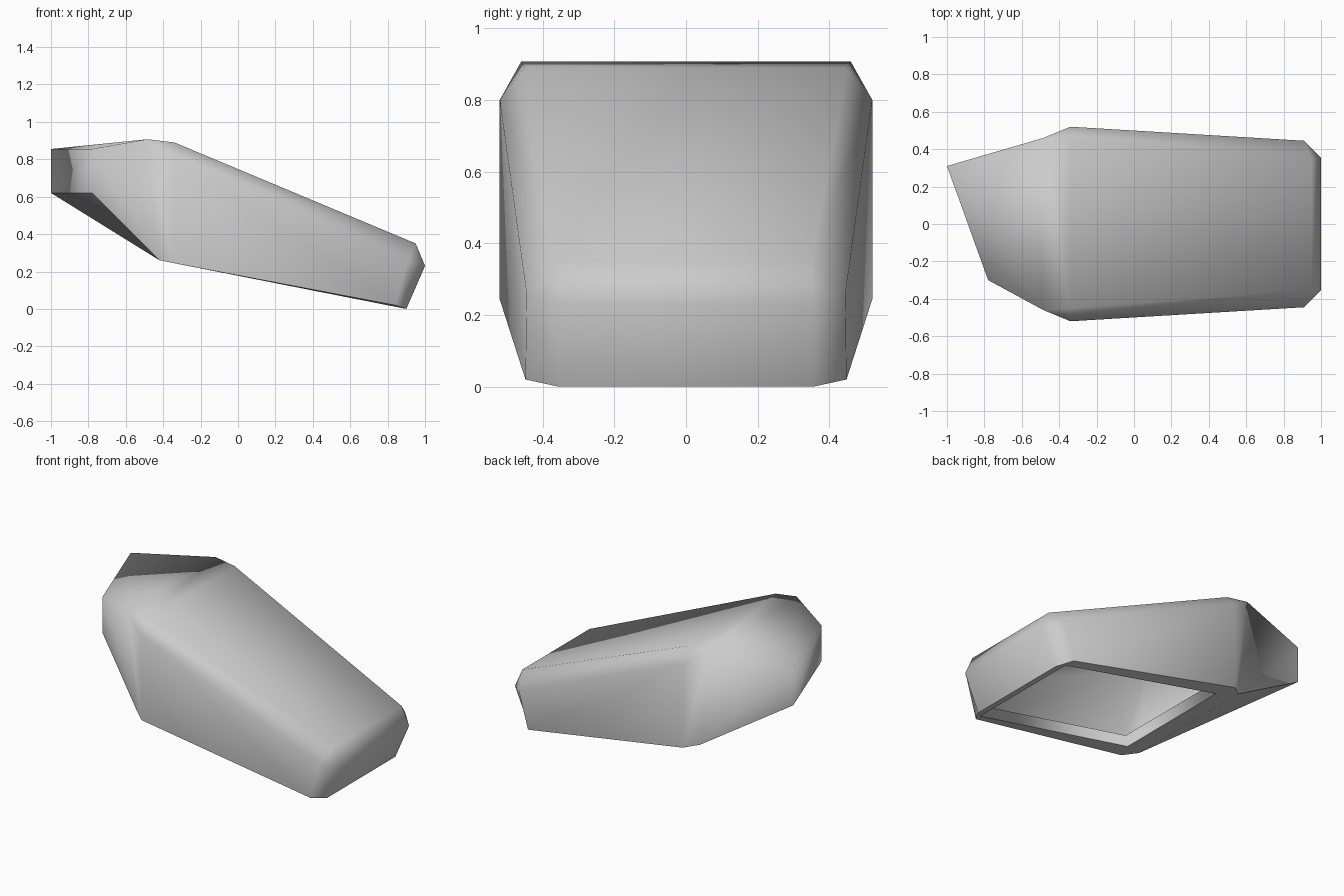
import bpy
import bmesh

cube = bpy.data.objects.get("Cube")
if cube:
    bpy.data.objects.remove(cube, do_unlink=True)

# One plain grey finish
grey = bpy.data.materials.new("plain_grey")
grey.use_nodes = True
colour = (0.6, 0.6, 0.6, 1.0)
grey.diffuse_color = colour
grey.node_tree.nodes["Principled BSDF"].inputs["Base Color"].default_value = colour


def underside(x):
    """Height of the sloping underside at x."""
    return 0.26 - 0.197 * (x + 0.42)


bm = bmesh.new()
pts = {}


def add(name, x, y, z):
    pts[name] = bm.verts.new((x, y, z))


def pair(name, x, y, z):
    """Matching points on the back (+) and front (-) halves."""
    add(name + "+", x, y, z)
    add(name + "-", x, -y, z)


def face(names):
    bm.faces.new([pts[n] for n in names.split()])


def both(names):
    """The same face on both halves."""
    for side in "+-":
        face(" ".join(n + side for n in names.split()))


def across(a, b):
    """A face that spans the two halves."""
    face(f"{a}+ {b}+ {b}- {a}-")


# Shoulder, the widest section
pair("hip", -0.34, 0.52, 0.80)
pair("crest", -0.34, 0.45, 0.89)
pair("peak", -0.485, 0.46, 0.907)
pair("heel", -0.34, 0.52, underside(-0.34))
pair("notch", -0.42, 0.455, 0.26)
# Chamfered low end
pair("flank", 0.91, 0.445, 0.26)
pair("brow", 0.95, 0.35, 0.35)
pair("nose", 1.0, 0.355, 0.23)
pair("chin", 0.90, 0.355, 0.0)
pair("jaw", 0.84, 0.448, 0.02)
# Skewed high end
for side, x, y in (("+", -1.0, 0.31), ("-", -0.78, -0.30)):
    add("tip" + side, x, y, 0.855)
    add("lip" + side, x, y, 0.62)
# Opening in the underside, with a short inner lip
for name, x, y in (("inner", -0.29, 0.405), ("outer", 0.855, 0.39)):
    pair(name, x, y, underside(x))
    pair(name + "_deep", x + 0.014, y, underside(x) + 0.07)

# Outer skin
for f in ("hip heel jaw flank", "hip flank brow crest", "hip crest peak",
          "heel hip peak", "heel peak notch", "notch peak tip lip",
          "brow nose flank", "flank nose chin jaw"):
    both(f)
for a, b in (("crest", "brow"), ("peak", "crest"), ("tip", "peak"),
             ("lip", "tip"), ("brow", "nose"), ("nose", "chin")):
    across(a, b)
# Twisted underside of the high end
face("notch+ lip+ notch-")
face("lip+ lip- notch-")

# Rim and inner lip of the hollow shell
for f in ("heel notch inner", "heel inner outer jaw", "jaw outer chin",
          "inner inner_deep outer_deep outer"):
    both(f)
for a, b in (("notch", "inner"), ("outer", "chin"), ("inner", "inner_deep"),
             ("outer", "outer_deep")):
    across(a, b)

# Smooth skin, with a crisp border around the faces that look down
bmesh.ops.recalc_face_normals(bm, faces=bm.faces)
for f in bm.faces:
    f.smooth = True
for e in bm.edges:
    e.smooth = len({f.normal.z < -0.5 for f in e.link_faces}) == 1

mesh = bpy.data.meshes.new("armour_plate")
bm.to_mesh(mesh)
bm.free()
mesh.materials.append(grey)
plate = bpy.data.objects.new("armour_plate", mesh)
bpy.context.collection.objects.link(plate)
